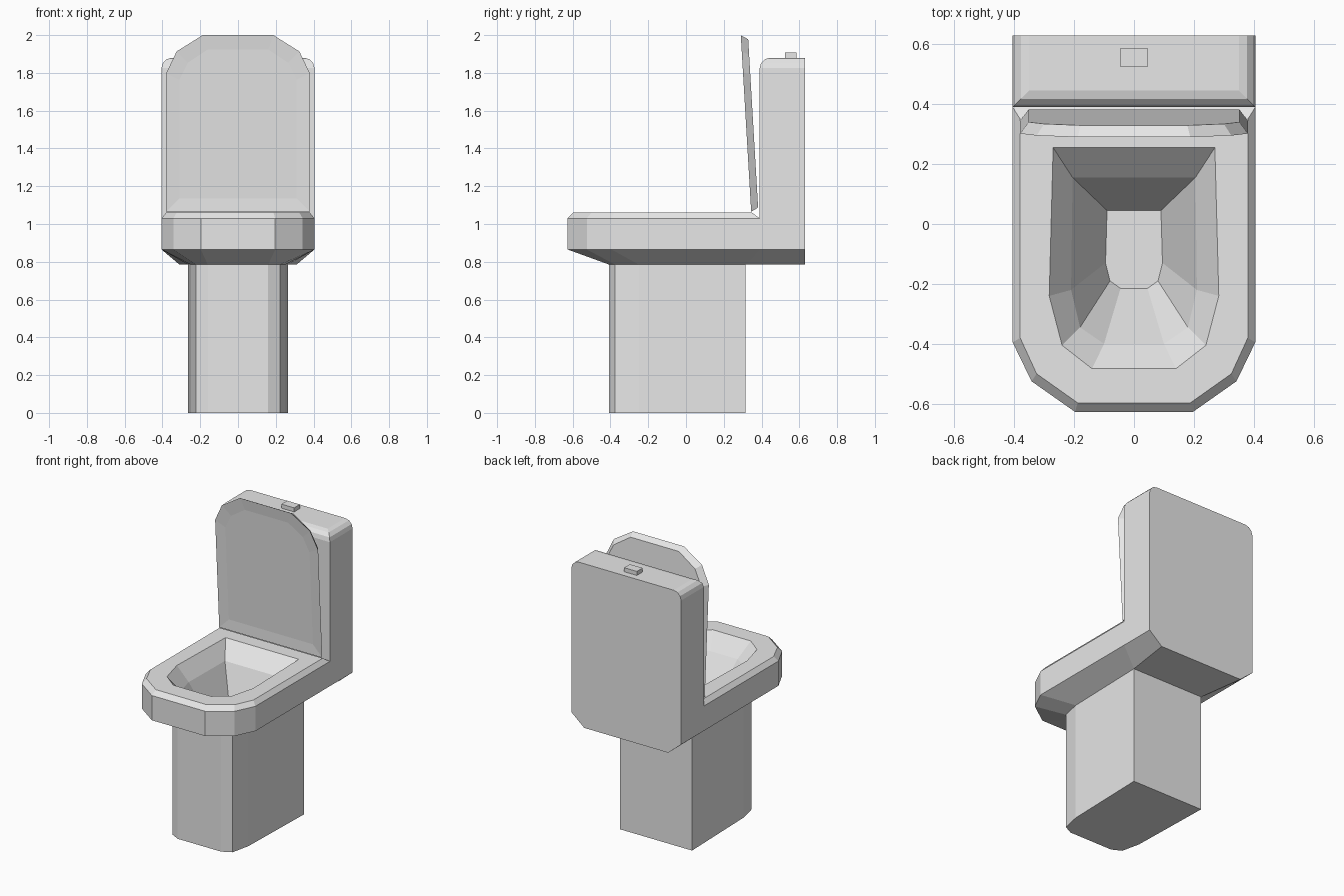
import bpy, bmesh
from mathutils import Vector

if "Cube" in bpy.data.objects:
    bpy.data.objects.remove(bpy.data.objects["Cube"])

white = bpy.data.materials.new("ceramic_white")
white.diffuse_color = (0.8, 0.8, 0.8, 1)
white.use_nodes = True
white.node_tree.nodes["Principled BSDF"].inputs["Base Color"].default_value = white.diffuse_color


def ring(half, z):
    """Mirror right-hand (x, y) points, back to front, into a full loop at height z."""
    return [(x, y, z) for x, y in half] + [(-x, y, z) for x, y in reversed(half)]


def loft(bm, rings, cap_start=False, cap_end=False):
    loops = [[bm.verts.new(p) for p in r] for r in rings]
    for a, b in zip(loops, loops[1:]):
        n = len(a)
        for i in range(n):
            j = (i + 1) % n
            bm.faces.new((a[i], a[j], b[j], b[i]))
    if cap_start:
        bm.faces.new(loops[0])
    if cap_end:
        bm.faces.new(loops[-1])


def finish(bm, name):
    bmesh.ops.remove_doubles(bm, verts=bm.verts, dist=0.0005)
    bmesh.ops.recalc_face_normals(bm, faces=bm.faces)
    mesh = bpy.data.meshes.new(name)
    bm.to_mesh(mesh)
    bm.free()
    mesh.materials.append(white)
    obj = bpy.data.objects.new(name, mesh)
    bpy.context.collection.objects.link(obj)
    return obj


# Outlines, right half, listed back to front
floor = [(.09, .045), (.095, -.13), (.08, -.19), (.045, -.215)]
basin = [(.205, .155), (.21, -.22), (.18, -.345), (.10, -.40)]
opening = [(.27, .255), (.283, -.24), (.24, -.405), (.14, -.483)]
rim = [(.38, .35), (.38, -.38), (.325, -.50), (.188, -.597)]
outer = [(.405, .39), (.405, -.395), (.342, -.525), (.197, -.627)]
column = [(.265, .315), (.25, -.25), (.222, -.375), (.16, -.407)]
outer_full = [(.405, .63)] + outer
under = [(.31, .63)] + column

# Body: basin and rim, shell, pedestal, tank as one closed surface
bm = bmesh.new()
loft(bm, [ring(floor, .68), ring(basin, .96), ring(opening, 1.06),
          ring(rim, 1.06), ring(outer, 1.03)], cap_start=True)
loft(bm, [ring(outer_full, 1.03), ring(outer_full, .865), ring(under, .785)])
loft(bm, [ring(column, .785), ring(column, 0)], cap_end=True)
bm.faces.new([bm.verts.new(p) for p in ring(under[:2], .785)])
tank = [(.405, .63), (.405, .39)]
loft(bm, [ring(tank, 1.03), ring(tank, 1.88)], cap_end=True)
bmesh.ops.remove_doubles(bm, verts=bm.verts, dist=0.0005)
bmesh.ops.recalc_face_normals(bm, faces=bm.faces)
# Round the tank's top edges, except the back one
tops = [e for e in bm.edges if all(v.co.z > 1.87 for v in e.verts)
        and not all(v.co.y > .62 for v in e.verts)]
bmesh.ops.bevel(bm, geom=tops, offset=.055, segments=3, profile=.5, affect='EDGES')
finish(bm, "toilet_body")

# Lid: leaning plate with a chamfered back and a shallow dished front
base = Vector((0, .345, 1.065))
up = Vector((0, -.055, .935)).normalized()
back = Vector((0, up.z, -up.y))


def lid_ring(half, depth):
    return [tuple(base + Vector((x, 0, 0)) + up * t + back * depth)
            for x, t, _ in ring(half, 0)]


lid_dish = [(.31, .07), (.31, .70), (.265, .79), (.16, .86)]
lid_front = [(.38, 0), (.38, .735), (.325, .85), (.188, .936)]
lid_back = [(.352, .02), (.352, .725), (.30, .83), (.178, .912)]
bm = bmesh.new()
loft(bm, [lid_ring(lid_dish, .006), lid_ring(lid_front, 0), lid_ring(lid_back, .038)],
     cap_start=True, cap_end=True)
finish(bm, "lid")

# Flush button
bm = bmesh.new()
button = [(.047, .585), (.047, .525)]
loft(bm, [ring(button, 1.875), ring(button, 1.907)], cap_start=True, cap_end=True)
finish(bm, "flush_button")
